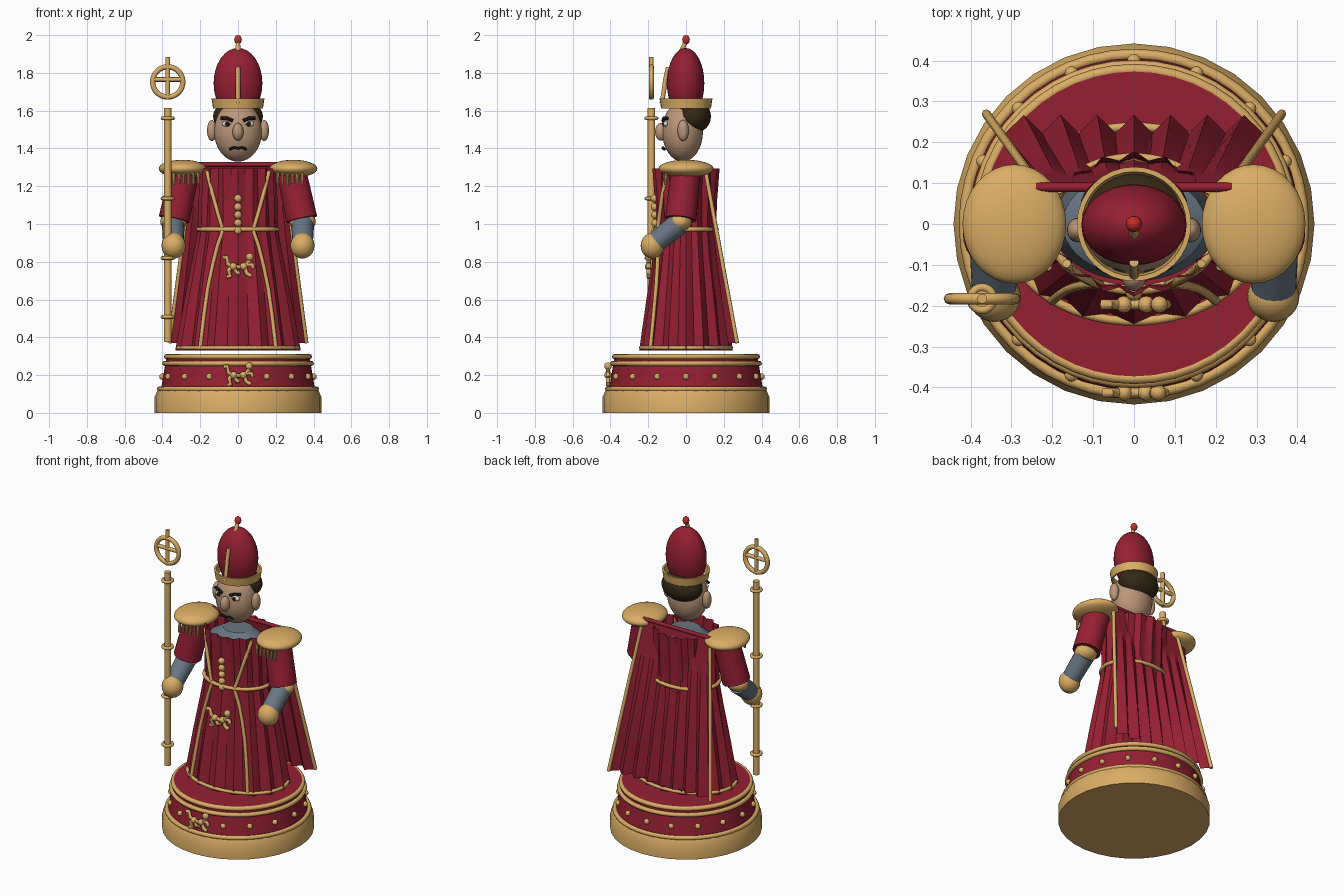
import bpy, bmesh, math
from mathutils import Vector, Matrix

if "Cube" in bpy.data.objects:
    bpy.data.objects.remove(bpy.data.objects["Cube"])


def material(name, rgb):
    m = bpy.data.materials.new(name)
    m.diffuse_color = (*rgb, 1)
    m.use_nodes = True
    m.node_tree.nodes["Principled BSDF"].inputs["Base Color"].default_value = m.diffuse_color
    return m


GOLD = material("gold", (0.70, 0.42, 0.13))
RED = material("crimson", (0.30, 0.014, 0.032))
SKIN = material("skin", (0.50, 0.31, 0.19))
GREY = material("slate", (0.14, 0.18, 0.225))
HAIR = material("dark brown", (0.035, 0.022, 0.007))
TIP = material("bright red", (0.58, 0.025, 0.018))
WHITE = material("eye white", (0.72, 0.68, 0.6))
BLACK = material("black", (0.008, 0.008, 0.008))


def finish(name, bm, mat, angle=35):
    me = bpy.data.meshes.new(name)
    bm.to_mesh(me)
    bm.free()
    me.materials.append(mat)
    ob = bpy.data.objects.new(name, me)
    bpy.context.collection.objects.link(ob)
    bpy.ops.object.select_all(action='DESELECT')
    ob.select_set(True)
    bpy.context.view_layer.objects.active = ob
    bpy.ops.object.shade_smooth_by_angle(angle=math.radians(angle))
    return ob


def balls(name, centres, radii, mat, rot=None, seg=24):
    bm = bmesh.new()
    for c in centres:
        m = Matrix.Translation(c) @ (rot or Matrix()) @ Matrix.Diagonal((*radii, 1))
        bmesh.ops.create_uvsphere(bm, u_segments=seg, v_segments=seg // 2, radius=1, matrix=m)
    return finish(name, bm, mat, 60)


def rods(name, ends, r1, r2, mat, seg=16):
    bm = bmesh.new()
    for a, b in ends:
        a, b = Vector(a), Vector(b)
        d = b - a
        m = Matrix.Translation((a + b) / 2) @ d.to_track_quat('Z', 'Y').to_matrix().to_4x4()
        bmesh.ops.create_cone(bm, cap_ends=True, segments=seg, radius1=r1, radius2=r2,
                              depth=d.length, matrix=m)
    return finish(name, bm, mat)


def tube(name, paths, r, mat, closed=False):
    cu = bpy.data.curves.new(name, 'CURVE')
    cu.dimensions = '3D'
    cu.bevel_depth, cu.bevel_resolution, cu.use_fill_caps = r, 2, True
    for p in paths:
        s = cu.splines.new('POLY')
        s.points.add(len(p) - 1)
        for q, c in zip(s.points, p):
            q.co = (*c, 1)
        s.use_cyclic_u = closed
    tmp = bpy.data.objects.new(name + "_path", cu)
    bm = bmesh.new()
    me = bpy.data.meshes.new_from_object(tmp)
    bm.from_mesh(me)
    bpy.data.objects.remove(tmp)
    return finish(name, bm, mat, 60)


def ring(rx, ry, z, n=40):
    return [(rx * math.cos(t), ry * math.sin(t), z)
            for t in (2 * math.pi * i / n for i in range(n))]


def sheet(name, rows, mat, closed=False, caps=False):
    bm = bmesh.new()
    vs = [[bm.verts.new(p) for p in row] for row in rows]
    n = len(vs[0])
    for a, b in zip(vs, vs[1:]):
        for i in range(n if closed else n - 1):
            j = (i + 1) % n
            bm.faces.new((a[i], a[j], b[j], b[i]))
    if caps:
        bm.faces.new(vs[0][::-1])
        bm.faces.new(vs[-1])
    return finish(name, bm, mat, 30)


def lathe(name, profile, mat, n=32, caps=True):
    return sheet(name, [ring(r, r, z, n) for r, z in profile], mat, True, caps)


# Pedestal
lathe("plinth", [(0.442, 0), (0.442, 0.085), (0.425, 0.12)], GOLD)
lathe("drum", [(0.41, 0.11), (0.385, 0.26), (0.375, 0.31)], RED, 40)
for name, r, z in (("lower_moulding", 0.415, 0.127), ("middle_moulding", 0.388, 0.262),
                   ("upper_moulding", 0.378, 0.298)):
    tube(name, [ring(r, r, z, 48)], 0.014, GOLD, True)
balls("drum_studs", [(0.4 * math.sin(i * math.pi / 8), -0.4 * math.cos(i * math.pi / 8), 0.192)
                     for i in range(1, 16)], (0.017,) * 3, GOLD, seg=12)

# Robe: open pleated shell, section interpolated by height (z, rx, ry, pleat depth)
ROBE = [(0.33, 0.315, 0.235, 0.055), (0.6, 0.27, 0.2, 0.05), (0.85, 0.225, 0.165, 0.04),
        (0.97, 0.205, 0.155, 0.03), (1.12, 0.2, 0.158, 0.04), (1.295, 0.195, 0.168, 0.06)]


def section(z):
    for a, b in zip(ROBE, ROBE[1:]):
        if z <= b[0]:
            f = (z - a[0]) / (b[0] - a[0])
            return [p + (q - p) * f for p, q in zip(a, b)][1:]
    return ROBE[-1][1:]


def robe_ring(z, n=64):
    rx, ry, d = section(z)
    out = []
    for i in range(n):
        t = 2 * math.pi * i / n - math.pi / 2
        k = 1 + d * math.cos(16 * 2 * math.pi * i / n)
        out.append((rx * k * math.cos(t), ry * k * math.sin(t), z))
    return out


def robe_front(x, z):
    rx, ry, d = section(z)
    return (x, -ry * (1 + d * 0.6) * math.sqrt(max(0, 1 - (x / rx) ** 2)) - 0.004, z)


sheet("robe", [robe_ring(r[0]) for r in ROBE], RED, True)
sheet("inner_body", [ring(0.2, 0.14, 0.34), ring(0.165, 0.115, 0.9), ring(0.175, 0.125, 1.24),
                     ring(0.09, 0.08, 1.29)], GREY, True, True)
tube("hem_trim", [ring(0.318, 0.238, 0.345, 64)], 0.011, GOLD, True)
tube("belt", [ring(0.21, 0.162, 0.972, 64)], 0.012, GOLD, True)
trim = [(0.165, 1.28), (0.135, 1.16), (0.105, 1.05), (0.08, 0.97), (0.11, 0.88), (0.135, 0.78),
        (0.16, 0.66), (0.18, 0.52), (0.2, 0.35)]
tube("robe_trim", [[robe_front(s * x, z) for x, z in trim] for s in (-1, 1)], 0.011, GOLD)
balls("buttons", [robe_front(0, z) for z in (1.135, 1.09, 1.048, 1.005, 0.965)],
      (0.021,) * 3, GOLD, seg=16)

# Cape: zigzag pleats deepening toward the bottom
rows = []
for i in range(13):
    f = i / 12
    z, half = 1.32 - 0.95 * f, 0.24 + 0.12 * f
    row = []
    for j in range(-8, 9):
        y = 0.095 + 0.15 * f + (0.022 if j % 2 == 0 else -0.022) * min(1, 1.2 * f)
        row.append((half * j / 8, y, z))
    rows.append(row)
sheet("cape", rows, RED)
tube("cape_trim", [[(s * 0.24, 0.10, 1.3), (s * 0.362, 0.27, 0.37)] for s in (-1, 1)], 0.011, GOLD)
tube("cape_collar", [[(-0.24, 0.09, 1.315), (0.24, 0.09, 1.315)]], 0.012, RED)


# Small heraldic beast, on the robe and on the drum
def beast(name, y, z, s):
    def pts(*p):
        return [(a * s, y, z + b * s) for a, b in p]
    tube(name, [pts((-0.03, 0), (0.035, -0.005), (0.06, 0.03), (0.07, 0.055)),
                pts((-0.03, 0), (-0.055, 0.015), (-0.06, 0.05), (-0.08, 0.045)),
                pts((-0.03, 0), (-0.05, -0.02), (-0.04, -0.05), (-0.06, -0.055)),
                pts((-0.02, -0.01), (-0.005, -0.035), (0.01, -0.03)),
                pts((0.035, 0), (0.045, -0.035), (0.07, -0.05)),
                pts((0.04, 0.01), (0.075, 0.01), (0.08, -0.01))], 0.012 * s, GOLD)
    balls(name + "_head", pts((0.062, 0.05), (-0.025, 0), (0.03, 0)), (0.021 * s,) * 3, GOLD, seg=12)


beast("robe_beast", -0.197, 0.775, 1.0)
beast("drum_beast", -0.413, 0.2, 0.95)

# Shoulders and arms
for s, side in ((-1, "right"), (1, "left")):
    balls(side + "_epaulet", [(s * 0.293, 0, 1.293)], (0.127, 0.146, 0.047), GOLD, seg=32)
    rods(side + "_fringe", [((s * (0.21 + 0.026 * i), -0.105, 1.275),
                             (s * (0.21 + 0.026 * i), -0.11, 1.215 - 0.004 * (i % 3)))
                            for i in range(6)], 0.009, 0.007, GOLD, 8)
    rods(side + "_sleeve", [((s * 0.28, 0, 1.29), (s * 0.338, -0.028, 1.025))], 0.078, 0.083, RED, 24)
    balls(side + "_elbow", [(s * 0.342, -0.03, 1.012)], (0.07, 0.06, 0.05), GOLD)
    rods(side + "_forearm", [((s * 0.343, -0.04, 1.0), (s * 0.342, -0.165, 0.9))],
         0.06, 0.055, GREY, 20)
    balls(side + "_hand", [(s * 0.341, -0.178, 0.885)], (0.064, 0.062, 0.068), GOLD)

# Staff with a ringed cross on top
SX, SY = -0.372, -0.183
rods("staff", [((SX, SY, 0.375), (SX, SY, 1.615))], 0.02, 0.02, GOLD)
tube("staff_collars", [[(SX + x, SY + y, z) for x, y, _ in ring(0.028, 0.028, 0, 20)]
                       for z in (0.508, 0.82, 1.135, 1.56)], 0.01, GOLD, True)
tube("staff_ring", [[(SX + a, SY, 1.752 + b) for a, b, _ in ring(0.08, 0.08, 0, 32)]], 0.014, GOLD, True)
rods("staff_cross", [((SX, SY, 1.66), (SX, SY, 1.885)),
                     ((SX - 0.08, SY, 1.765), (SX + 0.08, SY, 1.765))], 0.012, 0.012, GOLD, 12)

# Head and face
balls("head", [(0, -0.018, 1.49)], (0.127, 0.108, 0.16), SKIN, seg=32)
balls("ears", [(s * 0.138, -0.015, 1.495) for s in (-1, 1)], (0.026, 0.03, 0.056), SKIN)
balls("nose", [(0, -0.132, 1.488)], (0.029, 0.032, 0.047), SKIN)
balls("hair", [(0, 0.04, 1.57)], (0.132, 0.092, 0.09), HAIR, seg=32)
balls("eyes", [(s * 0.058, -0.107, 1.53) for s in (-1, 1)], (0.028, 0.014, 0.016), WHITE, seg=16)
balls("irises", [(s * 0.056, -0.118, 1.53) for s in (-1, 1)], (0.013, 0.008, 0.013), HAIR, seg=12)
balls("pupils", [(s * 0.056, -0.124, 1.53) for s in (-1, 1)], (0.007, 0.004, 0.007), BLACK, seg=12)
tube("eyebrows", [[(s * 0.028, -0.122, 1.547), (s * 0.06, -0.117, 1.561), (s * 0.09, -0.1, 1.559)]
                  for s in (-1, 1)], 0.009, BLACK)
tube("moustache", [[(-0.045, -0.113, 1.395), (-0.022, -0.122, 1.405), (0, -0.123, 1.4),
                    (0.022, -0.122, 1.405), (0.045, -0.113, 1.395)]], 0.007, BLACK)

# Tall hat
balls("hat_dome", [(0, -0.002, 1.745)], (0.129, 0.099, 0.187), RED, seg=32)
lathe("hat_band", [(0.122, 1.612), (0.132, 1.612), (0.14, 1.664), (0.128, 1.664), (0.122, 1.612)],
      GOLD, 32, False)
tube("hat_front_trim", [[(0, -0.128, 1.64), (0, -0.118, 1.7), (0, -0.108, 1.77), (0, -0.094, 1.83)]],
     0.012, GOLD)
rods("hat_stem", [((0, -0.025, 1.91), (0, -0.003, 1.965))], 0.014, 0.011, GOLD, 12)
balls("hat_tip", [(0, 0, 1.975)], (0.02, 0.02, 0.025), TIP, seg=16)
